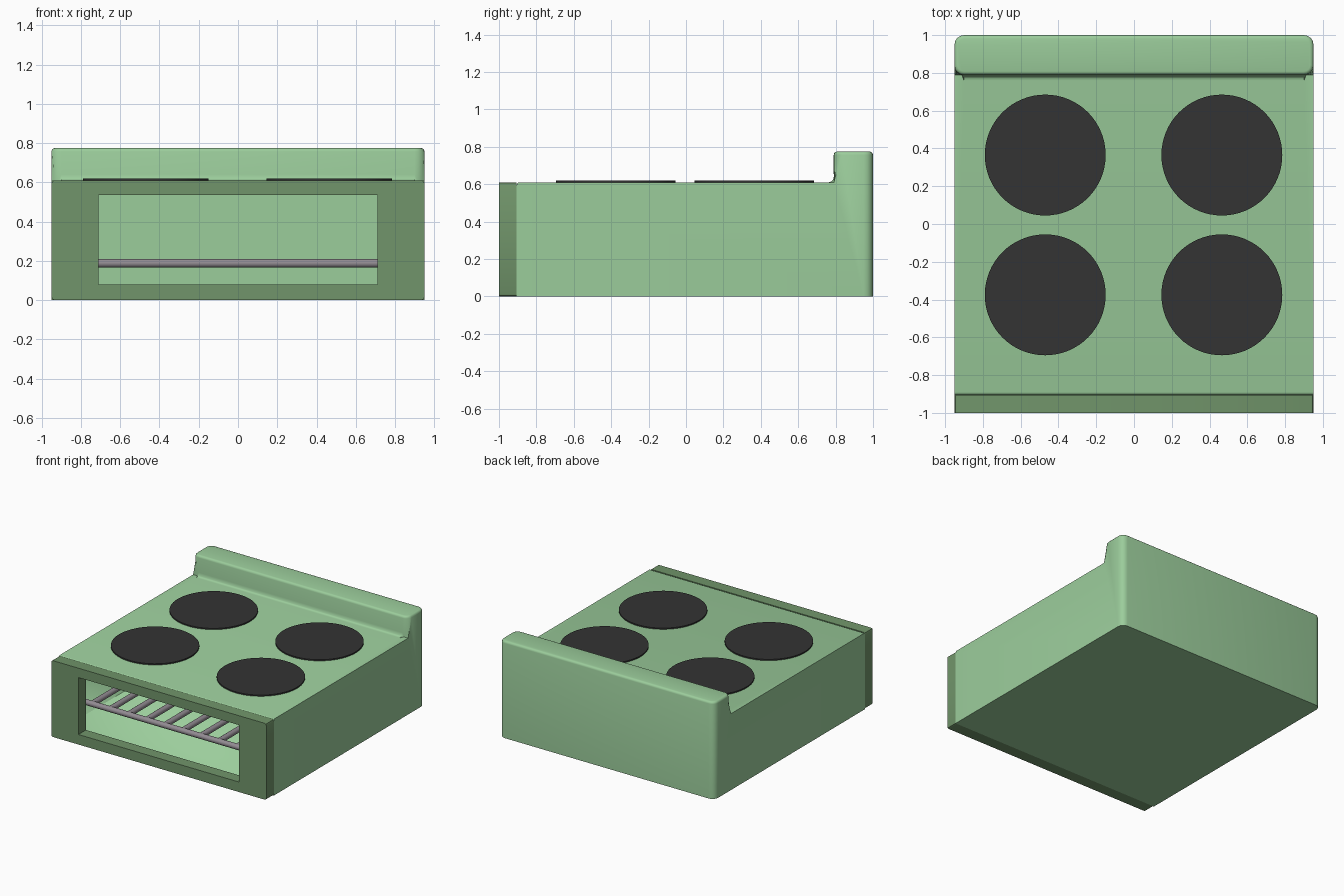
import bpy, bmesh, math
from mathutils import Matrix

if "Cube" in bpy.data.objects:
    bpy.data.objects.remove(bpy.data.objects["Cube"])


def material(name, rgb):
    m = bpy.data.materials.new(name)
    m.diffuse_color = (*rgb, 1)
    m.use_nodes = True
    m.node_tree.nodes["Principled BSDF"].inputs["Base Color"].default_value = m.diffuse_color
    return m


GREEN = material("light green", (0.33, 0.61, 0.33))
DARK_GREEN = material("dark green", (0.165, 0.30, 0.145))
BLACK = material("burner black", (0.033, 0.033, 0.033))
STEEL = material("rack steel", (0.29, 0.26, 0.29))


def finish(bm, name, mat, angle=35):
    bmesh.ops.recalc_face_normals(bm, faces=bm.faces)
    me = bpy.data.meshes.new(name)
    bm.to_mesh(me)
    bm.free()
    ob = bpy.data.objects.new(name, me)
    bpy.context.collection.objects.link(ob)
    me.materials.append(mat)
    bpy.ops.object.select_all(action='DESELECT')
    bpy.context.view_layer.objects.active = ob
    ob.select_set(True)
    bpy.ops.object.shade_smooth_by_angle(angle=math.radians(angle))
    return ob


def prism(bm, points, vec):
    """Extrude a closed outline of 3D points along vec."""
    f = bm.faces.new([bm.verts.new(p) for p in points])
    ext = bmesh.ops.extrude_face_region(bm, geom=[f])["geom"]
    bmesh.ops.translate(bm, vec=vec, verts=[v for v in ext if isinstance(v, bmesh.types.BMVert)])
    bmesh.ops.recalc_face_normals(bm, faces=bm.faces)


def bevel(bm, test, width, segments=4):
    edges = [e for e in bm.edges if test(*[v.co for v in e.verts])]
    bmesh.ops.bevel(bm, geom=edges, offset=width, segments=segments, profile=0.5, affect='EDGES')


# body with raised back ledge, from a side profile
bm = bmesh.new()
profile = [(-0.905, 0), (1, 0), (1, 0.775), (0.79, 0.775), (0.79, 0.61), (-0.905, 0.61)]
prism(bm, [(-0.95, y, z) for y, z in profile], (1.9, 0, 0))
bevel(bm, lambda a, b: abs(a.z - b.z) > 0.1 and a.y > 0 and b.y > 0, 0.05)
bevel(bm, lambda a, b: min(a.z, b.z) > 0.77 and
      (max(abs(a.x), abs(b.x)) > 0.9 or abs(a.x - b.x) > 1), 0.018, 3)
bevel(bm, lambda a, b: abs(a.x - b.x) > 1 and abs(a.z - 0.61) < 0.01 and abs(b.z - 0.61) < 0.01
      and a.y > 0.7, 0.03)
bevel(bm, lambda a, b: abs(a.x - b.x) > 1 and abs(a.z - 0.61) < 0.01 and a.y < -0.9, 0.015, 3)
body = finish(bm, "stove_body", GREEN)

# hollow oven cavity
bm = bmesh.new()
bmesh.ops.create_cube(bm, size=1, matrix=Matrix.Translation((0, -0.10, 0.305)) @
                      Matrix.Diagonal((1.8, 1.8, 0.51, 1)))
cutter = finish(bm, "cavity_cutter", GREEN)
cutter.hide_render = True
mod = body.modifiers.new("cavity", 'BOOLEAN')
mod.object = cutter
mod.operation = 'DIFFERENCE'
mod.solver = 'EXACT'
bpy.context.view_layer.objects.active = body
bpy.ops.object.modifier_apply(modifier=mod.name)
bpy.data.objects.remove(cutter)

# door frame: outer and inner rectangles bridged into a ring
bm = bmesh.new()
X, Z, ox, z0, z1 = 0.95, 0.61, 0.71, 0.08, 0.535
for (ax, az), (bx, bz), (cx, cz), (dx, dz) in [
        ((-X, 0), (X, 0), (ox, z0), (-ox, z0)), ((X, 0), (X, Z), (ox, z1), (ox, z0)),
        ((X, Z), (-X, Z), (-ox, z1), (ox, z1)), ((-X, Z), (-X, 0), (-ox, z0), (-ox, z1))]:
    bm.faces.new([bm.verts.new((x, -1, z)) for x, z in ((ax, az), (bx, bz), (cx, cz), (dx, dz))])
bmesh.ops.remove_doubles(bm, verts=bm.verts, dist=1e-4)
ext = bmesh.ops.extrude_face_region(bm, geom=bm.faces[:], use_keep_orig=True)["geom"]
bmesh.ops.translate(bm, vec=(0, 0.095, 0), verts=[v for v in ext if isinstance(v, bmesh.types.BMVert)])
bmesh.ops.recalc_face_normals(bm, faces=bm.faces)
bevel(bm, lambda a, b: abs(a.y - b.y) > 0.05 and abs(a.x) > 0.9, 0.015, 2)
finish(bm, "oven_door_frame", DARK_GREEN)

# four flat burners
for i, (x, y) in enumerate([(-0.47, 0.365), (0.465, 0.365), (-0.47, -0.375), (0.465, -0.375)]):
    bm = bmesh.new()
    bmesh.ops.create_cone(bm, cap_ends=True, segments=64, radius1=0.32, radius2=0.32, depth=0.02,
                          matrix=Matrix.Translation((x, y, 0.61)))
    finish(bm, f"burner_{i + 1}", BLACK)


# oven rack: two cross rails and a row of slats
def rod(name, centre, length, axis):
    bm = bmesh.new()
    rot = Matrix.Rotation(math.pi / 2, 4, axis)
    bmesh.ops.create_cone(bm, cap_ends=True, segments=16, radius1=0.022, radius2=0.022, depth=length,
                          matrix=Matrix.Translation(centre) @ rot)
    finish(bm, name, STEEL)


for name, y in (("front", -0.70), ("back", 0.65)):
    rod(f"rack_{name}_rail", (0, y, 0.187), 1.8, 'Y')
for i in range(11):
    rod(f"rack_slat_{i + 1}", (-0.80 + i * 0.16, -0.025, 0.187), 1.35, 'X')
